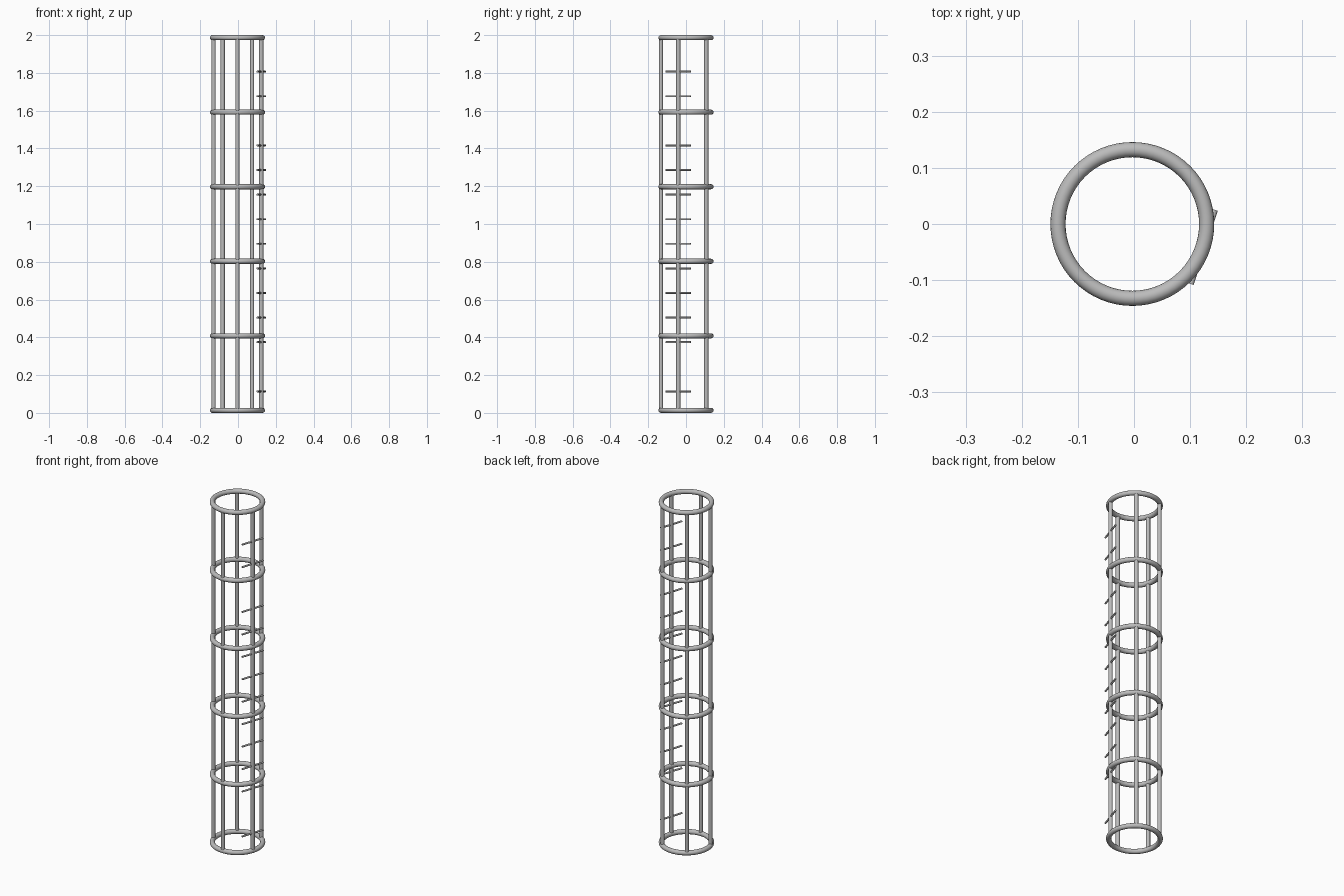
import bpy, math
from mathutils import Vector

cube = bpy.data.objects.get("Cube")
if cube:
    bpy.data.objects.remove(cube, do_unlink=True)

steel = bpy.data.materials.new("grey_steel")
steel.use_nodes = True
GREY = (0.5, 0.5, 0.5, 1)
steel.diffuse_color = GREY
steel.node_tree.nodes["Principled BSDF"].inputs["Base Color"].default_value = GREY

CENTRE = Vector((-0.003, 0.0, 0.0))
RADIUS = 0.1325         # centre line of rings and bars
RING_R = 0.0135         # ring tube
BAR_R = 0.011           # upright bar
RUNG_R = 0.005
RUNG_LEN = 0.139
TOP = 2.0 - RING_R


def finish(name):
    ob = bpy.context.object
    ob.name = ob.data.name = name
    ob.data.materials.append(steel)
    bpy.ops.object.shade_smooth_by_angle(angle=math.radians(40))
    return ob


def rod(name, start, end, radius, sides):
    axis = end - start
    bpy.ops.mesh.primitive_cylinder_add(
        vertices=sides, radius=radius, depth=axis.length,
        location=(start + end) / 2,
        rotation=axis.to_track_quat('Z', 'Y').to_euler())
    return finish(name)


def on_circle(degrees, z):
    a = math.radians(degrees)
    return CENTRE + Vector((RADIUS * math.cos(a), RADIUS * math.sin(a), z))


# Six evenly spaced hoops
for i in range(6):
    z = RING_R + (TOP - RING_R) * i / 5
    bpy.ops.mesh.primitive_torus_add(
        major_segments=64, minor_segments=16, major_radius=RADIUS,
        minor_radius=RING_R, location=CENTRE + Vector((0, 0, z)))
    finish(f"hoop_{i + 1}")

# Five upright bars, one at the front
for i in range(5):
    angle = 270 + 72 * i
    rod(f"upright_bar_{i + 1}", on_circle(angle, RING_R), on_circle(angle, TOP), BAR_R, 20)

# Step rungs set across one bar, left out where they would meet a hoop
along = Vector((math.cos(math.radians(72)), math.sin(math.radians(72)), 0)) * RUNG_LEN / 2
for i in range(14):
    if i in (1, 11):
        continue
    mid = on_circle(342, 0.114 + 0.1302 * i)
    rod(f"step_rung_{i + 1}", mid - along, mid + along, RUNG_R, 12)
